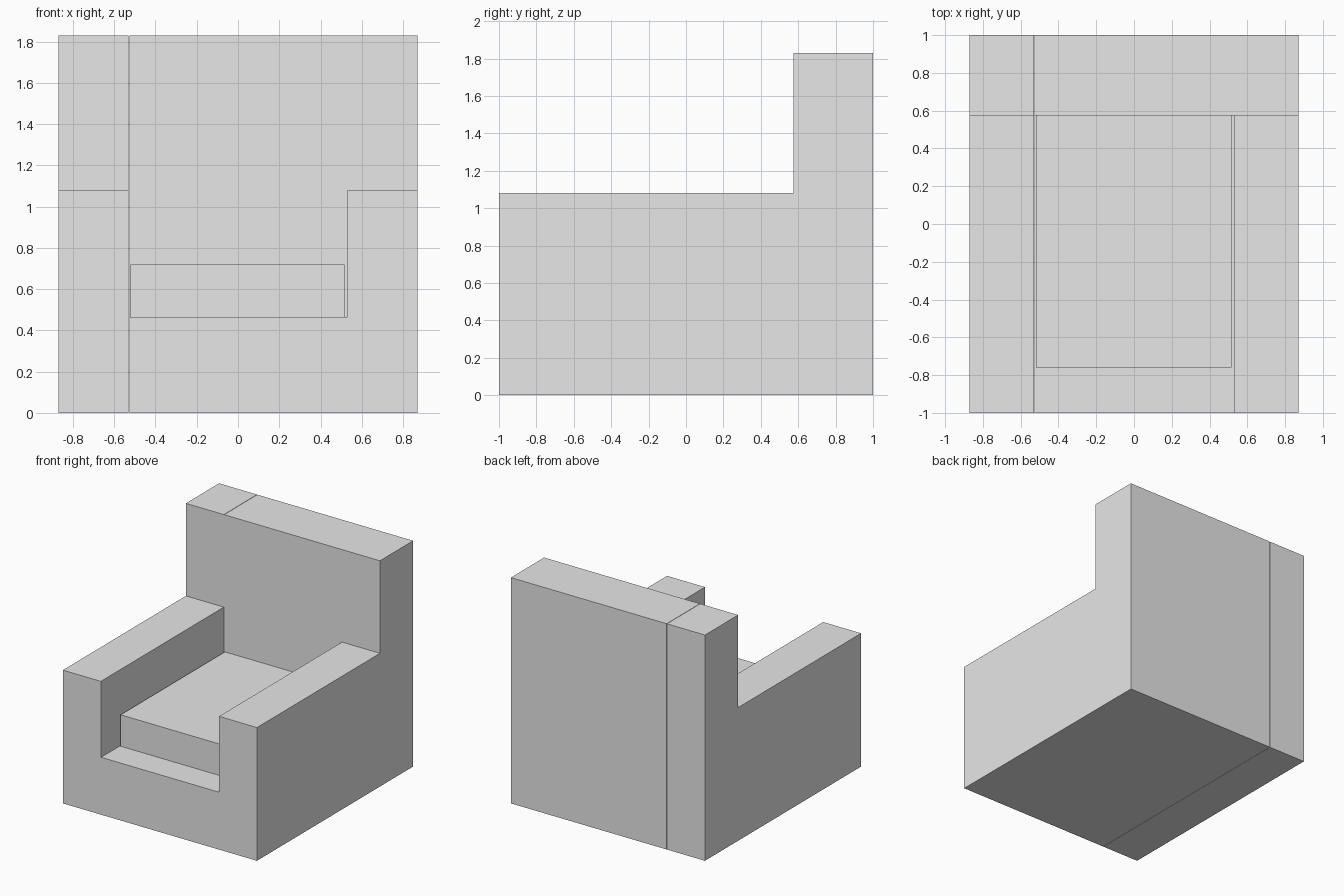
import bpy
import bmesh
from mathutils import Vector

if "Cube" in bpy.data.objects:
    bpy.data.objects.remove(bpy.data.objects["Cube"], do_unlink=True)

# Main dimensions
HALF_W, HALF_D = 0.87, 1.0
SEAT_Z, ARM_Z, BACK_Z = 0.465, 1.08, 1.83
ARM_X, BACK_Y = 0.53, 0.575
SEAM = 0.003

# Upholstery colour
fabric = bpy.data.materials.new("light_grey_fabric")
fabric.use_nodes = True
fabric.diffuse_color = (0.8, 0.8, 0.8, 1)
fabric.node_tree.nodes["Principled BSDF"].inputs["Base Color"].default_value = (0.8, 0.8, 0.8, 1)


def prism(name, points, offset):
    """Extrude a closed 3D outline along offset into a flat-faced solid."""
    bm = bmesh.new()
    face = bm.faces.new([bm.verts.new(p) for p in points])
    result = bmesh.ops.extrude_face_region(bm, geom=[face])
    moved = [g for g in result["geom"] if isinstance(g, bmesh.types.BMVert)]
    bmesh.ops.translate(bm, verts=moved, vec=Vector(offset))
    bmesh.ops.recalc_face_normals(bm, faces=bm.faces)
    mesh = bpy.data.meshes.new(name)
    bm.to_mesh(mesh)
    bm.free()
    mesh.materials.append(fabric)
    obj = bpy.data.objects.new(name, mesh)
    bpy.context.collection.objects.link(obj)
    return obj


def box(name, x0, x1, y0, y1, z0, z1):
    base = [(x0, y0, z0), (x1, y0, z0), (x1, y1, z0), (x0, y1, z0)]
    return prism(name, base, (0, 0, z1 - z0))


# Chair body: base, left arm and backrest carved from one block
body = box("chair_body", -ARM_X + SEAM, HALF_W, -HALF_D, HALF_D, 0, BACK_Z)
notch = [(-2, SEAT_Z), (ARM_X, SEAT_Z), (ARM_X, ARM_Z), (2, ARM_Z), (2, 3), (-2, 3)]
cutter = prism("seat_cutter", [(x, -2, z) for x, z in notch], (0, 2 + BACK_Y, 0))
cutter.hide_render = True
cutter.hide_viewport = True
carve = body.modifiers.new("carve_seat", "BOOLEAN")
carve.operation = "DIFFERENCE"
carve.solver = "EXACT"
carve.object = cutter

# Right side: separate panel joining arm and backrest, set off by a thin seam
side = [(-HALF_D, 0), (HALF_D, 0), (HALF_D, BACK_Z), (BACK_Y, BACK_Z),
        (BACK_Y, ARM_Z), (-HALF_D, ARM_Z)]
prism("right_side", [(-HALF_W, y, z) for y, z in side], (HALF_W - ARM_X, 0, 0))

# Seat cushion
box("seat_cushion", -0.52, 0.515, -0.76, BACK_Y, SEAT_Z, 0.72)
